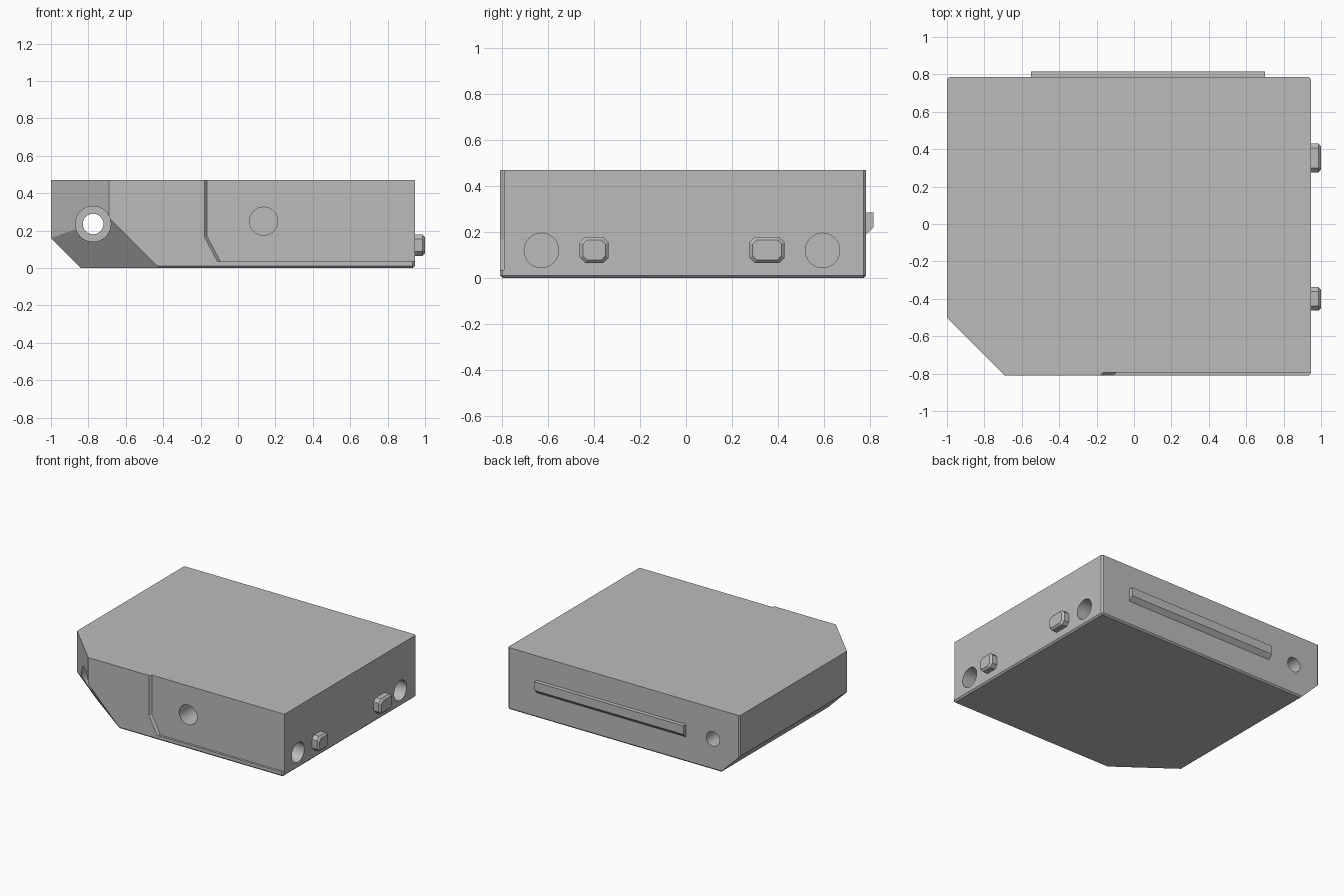
import bpy, bmesh, math
from mathutils import Vector

cube = bpy.data.objects.get("Cube")
if cube:
    bpy.data.objects.remove(cube, do_unlink=True)

grey = bpy.data.materials.new("plain_grey")
grey.use_nodes = True
grey.diffuse_color = (0.5, 0.5, 0.5, 1)
grey.node_tree.nodes["Principled BSDF"].inputs["Base Color"].default_value = (0.5, 0.5, 0.5, 1)

LEFT, RIGHT, FRONT, BACK, TOP = -1.0, 0.945, -0.81, 0.785, 0.47


def hull(name, points, bevel_rule=None, width=0.011):
    """Convex solid around the points, with chosen edges chamfered."""
    bm = bmesh.new()
    for p in points:
        bm.verts.new(p)
    bmesh.ops.convex_hull(bm, input=bm.verts[:])
    bmesh.ops.dissolve_limit(bm, angle_limit=math.radians(2), verts=bm.verts[:], edges=bm.edges[:])
    if bevel_rule:
        edges = [e for e in bm.edges if bevel_rule(e.verts[0].co, e.verts[1].co)]
        bmesh.ops.bevel(bm, geom=edges, offset=width, segments=1, affect='EDGES', profile=0.5)
    bmesh.ops.recalc_face_normals(bm, faces=bm.faces[:])
    mesh = bpy.data.meshes.new(name)
    bm.to_mesh(mesh)
    bm.free()
    mesh.materials.append(grey)
    obj = bpy.data.objects.new(name, mesh)
    bpy.context.collection.objects.link(obj)
    return obj


def cut(target, cutter):
    """Subtract the cutter for good and throw it away."""
    cutter.hide_render = True
    mod = target.modifiers.new("cut", 'BOOLEAN')
    mod.operation, mod.solver, mod.object = 'DIFFERENCE', 'EXACT', cutter
    bpy.ops.object.select_all(action='DESELECT')
    bpy.context.view_layer.objects.active = target
    target.select_set(True)
    bpy.ops.object.modifier_apply(modifier=mod.name)
    bpy.data.objects.remove(cutter, do_unlink=True)


def drill(target, axis, start, end, u, z, radius):
    """Round hole along x or y between two positions."""
    ring = [(u + radius * math.cos(a), z + radius * math.sin(a))
            for a in (math.tau * i / 48 for i in range(48))]
    pts = [(s, a, b) if axis == 'x' else (a, s, b) for s in (start, end) for a, b in ring]
    cut(target, hull("hole_cutter", pts))


def chamfered(a, b):
    """Lower rim and the upright edges of the back and the +x side."""
    low = max(a.z, b.z) < 0.001 and (min(a.y, b.y) > 0.7 or min(a.x, b.x) > 0.9
                                     or max(a.y, b.y) < -0.8)
    upright = abs(a.x - b.x) + abs(a.y - b.y) < 0.001 and (a.y > 0.7 or a.x > 0.9)
    return low or upright


# Body with a cut corner and sloping lower side
body = hull("body", [
    (RIGHT, FRONT, 0), (RIGHT, FRONT, TOP), (RIGHT, BACK, 0), (RIGHT, BACK, TOP),
    (LEFT, BACK, TOP), (LEFT, BACK, 0.16), (-0.84, BACK, 0),
    (LEFT, -0.5, TOP), (LEFT, -0.5, 0.16), (-0.84, -0.5, 0),
    (-0.69, FRONT, TOP), (-0.69, FRONT, 0.27), (-0.42, FRONT, 0)], chamfered)

# Shallow front recess with a slanted side wall
recess = []
for y, shift in ((FRONT - 0.017, -0.015), (FRONT + 0.017, 0.015)):
    recess += [(x, y, z) for x, z in ((-0.18 + shift, 0.6), (-0.18 + shift, 0.168),
                                      (-0.11 + shift, 0.035), (1.1, 0.035), (1.1, 0.6))]
cut(body, hull("recess_cutter", recess))

# Holes: front, two at the side, and a counterbored one right through
drill(body, 'y', -0.9, -0.55, 0.137, 0.25, 0.075)
for y in (-0.63, 0.595):
    drill(body, 'x', 0.7, 1.1, y, 0.12, 0.075)
drill(body, 'y', -1, -0.5, -0.775, 0.235, 0.095)
drill(body, 'y', -0.6, 1, -0.775, 0.235, 0.055)

bpy.ops.object.select_all(action='DESELECT')
bpy.context.view_layer.objects.active = body
body.select_set(True)
bpy.ops.object.shade_smooth_by_angle(angle=math.radians(20))


# Side pegs with clipped corners and a chamfered tip
def peg(name, y, half_y):
    pts = []
    for x, inset in ((0.9, 0), (0.986, 0), (1.0, 0.014)):
        w, h, c = half_y - inset, 0.057 - inset, 0.024 - inset * 0.5
        for sy in (-1, 1):
            for sz in (-1, 1):
                pts += [(x, y + sy * (w - c), 0.122 + sz * h),
                        (x, y + sy * w, 0.122 + sz * (h - c))]
    hull(name, pts)


peg("front_side_peg", -0.4, 0.063)
peg("rear_side_peg", 0.353, 0.077)

# Long rail on the back with a sloping underside
profile = ((0.77, 0.285), (0.816, 0.285), (0.816, 0.22), (BACK, 0.19), (0.77, 0.19))
hull("back_rail", [(x, y, z) for x in (-0.55, 0.7) for y, z in profile])
